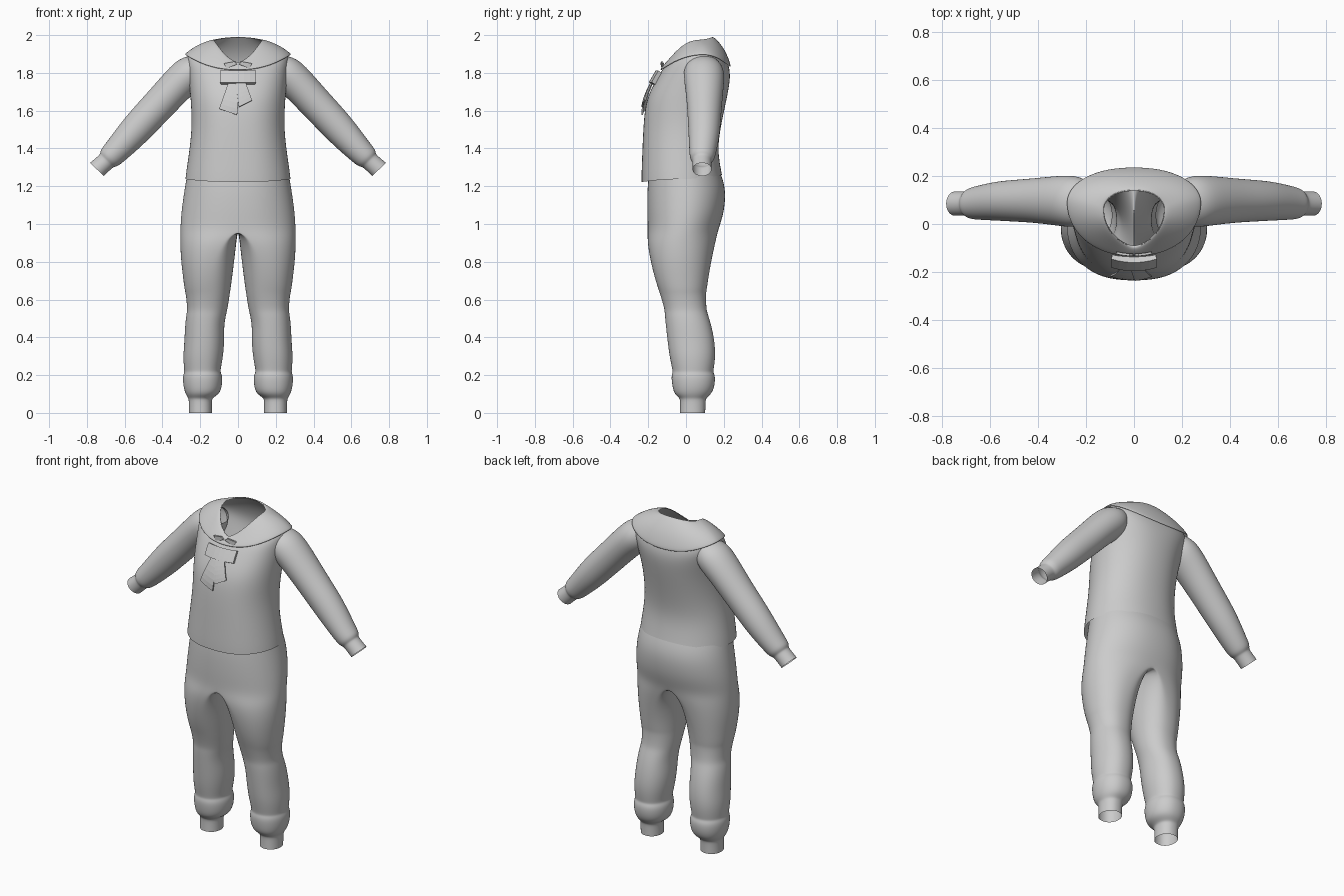
import bpy, bmesh, math
from mathutils import Vector

if "Cube" in bpy.data.objects:
    bpy.data.objects.remove(bpy.data.objects["Cube"])

N = 28


def build(name, verts, faces, mirror=False, subsurf=2, solid=0.0):
    bm = bmesh.new()
    vs = [bm.verts.new(v) for v in verts]
    for f in faces:
        bm.faces.new([vs[i] for i in f])
    if mirror:
        # drop the inner wall lying on the mirror plane
        wall = [f for f in bm.faces if all(abs(v.co.x) < 1e-5 for v in f.verts)]
        bmesh.ops.delete(bm, geom=wall, context='FACES')
    bmesh.ops.recalc_face_normals(bm, faces=bm.faces)
    me = bpy.data.meshes.new(name)
    bm.to_mesh(me)
    bm.free()
    ob = bpy.data.objects.new(name, me)
    bpy.context.collection.objects.link(ob)
    for p in me.polygons:
        p.use_smooth = subsurf > 0
    if mirror:
        ob.modifiers.new("mirror", 'MIRROR').merge_threshold = 0.0005
    if solid:
        ob.modifiers.new("thickness", 'SOLIDIFY').thickness = solid
    if subsurf:
        m = ob.modifiers.new("smooth", 'SUBSURF')
        m.levels = m.render_levels = subsurf
    return ob


def loft(name, rings, **kw):
    n = len(rings[0])
    verts = [p for r in rings for p in r]
    faces = [(i * n + j, i * n + (j + 1) % n, (i + 1) * n + (j + 1) % n, (i + 1) * n + j)
             for i in range(len(rings) - 1) for j in range(n)]
    return build(name, verts, faces, **kw)


def spow(v, p):
    return math.copysign(abs(v) ** p, v)


def body_ring(zf, zs, zb, yf, cy, yb, w, p=0.85, grow=0.0):
    """Closed ring through a front, a side and a back point; p shapes the front half."""
    pts = []
    for k in range(N):
        t = 2 * math.pi * k / N
        s, c = math.sin(t), math.cos(t)
        front = c > 0
        x = (w + grow) * spow(s, p if front else 0.9)
        y = cy + ((yf - grow - cy) * c if front else (yb + grow - cy) * -c)
        z = zs + ((zf if front else zb) - zs) * c * c + grow * 0.6
        pts.append((x, y, z))
    return pts


# shirt body, hem to neck
neck_line = [(1.812, 1.895, 1.83, -.13, .09, .232, .277, .9),
             (1.832, 1.94, 1.92, -.113, .08, .198, .215, 1.0),
             (1.855, 1.975, 1.99, -.095, .06, .142, .13, 1.25)]
shirt = [(1.222, 1.238, 1.26, -.237, -.02, .192, .28, .8),
         (1.27, 1.28, 1.30, -.237, -.02, .184, .275, .8),
         (1.40, 1.40, 1.40, -.232, -.02, .168, .257, .8),
         (1.52, 1.52, 1.52, -.227, -.01, .186, .245, .8),
         (1.63, 1.64, 1.64, -.217, 0, .212, .25, .8),
         (1.70, 1.73, 1.71, -.193, .03, .226, .258, .8),
         (1.765, 1.83, 1.77, -.158, .07, .235, .27, .85)] + neck_line
loft("shirt_body", [body_ring(*r) for r in shirt])

# wide collar lying over the shoulders
collar = [body_ring(*neck_line[0], grow=.002), body_ring(*neck_line[0], grow=.009),
          body_ring(*neck_line[1], grow=.010), body_ring(*neck_line[2], grow=.006),
          body_ring(*neck_line[2], grow=-.004)]
loft("collar", collar)


# sleeves with narrow cuffs: x, z, half thickness, half depth, centre y
def sleeve_ring(x, z, r, d, cy, n=20):
    u = Vector((.72, 0, .69))
    return [Vector((x, cy, z)) + u * (r * math.cos(2 * math.pi * k / n))
            + Vector((0, d * math.sin(2 * math.pi * k / n), 0)) for k in range(n)]


sleeve = [(.19, 1.86, .05, .07, .095), (.235, 1.815, .10, .112, .093),
          (.31, 1.75, .094, .106, .097), (.41, 1.64, .09, .094, .098),
          (.50, 1.545, .088, .088, .097), (.57, 1.468, .083, .083, .096),
          (.655, 1.375, .068, .071, .088), (.682, 1.35, .064, .065, .086),
          (.692, 1.338, .052, .053, .085), (.70, 1.331, .049, .050, .085),
          (.747, 1.289, .051, .051, .085)]
for side, label in ((1, "left"), (-1, "right")):
    rings = [[(v.x * side, v.y, v.z) for v in sleeve_ring(*r)] for r in sleeve]
    loft(label + "_sleeve", rings)


# trousers: one half with the crotch on the mirror plane
def leg_ring(z, x0, xi, xo, yf, yb):
    pts = []
    for k in range(N):
        t = 2 * math.pi * k / N
        s, c = math.sin(t), math.cos(t)
        x = x0 + (xo - x0) * spow(s, .88) if s > 0 else x0 - (x0 - xi) * abs(s) ** .88
        if abs(x) < 1e-6:
            x = 0.0
        pts.append((x, (yf + yb) / 2 + (yf - yb) / 2 * c, z))
    return pts


trousers = [(1.28, 0, 0, .268, -.195, .18), (1.22, 0, 0, .278, -.203, .202),
            (1.15, 0, 0, .29, -.207, .212), (1.05, 0, 0, .303, -.207, .20),
            (.97, 0, 0, .307, -.203, .172), (.91, .075, .008, .307, -.206, .158),
            (.82, .125, .018, .304, -.192, .138), (.72, .15, .03, .292, -.168, .12),
            (.65, .155, .04, .283, -.145, .11), (.63, .155, .043, .277, -.138, .106),
            (.55, .165, .055, .268, -.114, .108), (.52, .17, .063, .274, -.113, .117),
            (.46, .175, .074, .281, -.107, .136), (.38, .18, .072, .284, -.098, .152),
            (.30, .185, .078, .291, -.088, .157), (.23, .185, .092, .286, -.073, .147),
            (.215, .185, .092, .284, -.071, .144), (.195, .185, .082, .293, -.079, .156),
            (.14, .187, .084, .29, -.073, .152), (.10, .19, .098, .278, -.062, .135),
            (.08, .198, .135, .264, -.035, .108), (.065, .2, .138, .26, -.031, .104),
            (0, .2, .138, .26, -.032, .102)]
loft("trousers", [leg_ring(*r) for r in trousers], mirror=True)


# bow: flat pieces following the slope of the chest
def patch(name, quad, lift, thick, n=6):
    a, b, c, d = [Vector(q) for q in quad]
    verts, faces = [], []
    for i in range(n + 1):
        for j in range(n + 1):
            u, v = i / n, j / n
            p = a.lerp(b, u).lerp(d.lerp(c, u), v)
            depth = min(1.0, max(0.0, (1.82 - p.y) / .24))
            y = -.142 - .092 * math.sin(depth * math.pi / 2) + 1.6 * p.x ** 2 - lift
            verts.append((p.x, y, p.y))
    w = n + 1
    for i in range(n):
        for j in range(n):
            faces.append((i * w + j, (i + 1) * w + j, (i + 1) * w + j + 1, i * w + j + 1))
    return build(name, verts, faces, subsurf=0, solid=thick)


patch("bow_band", [(-.095, 1.75), (.095, 1.75), (.095, 1.812), (-.095, 1.812)], .014, .028)
patch("bow_tail_right", [(-.10, 1.61), (-.005, 1.577), (.012, 1.765), (-.045, 1.765)], .002, .008)
patch("bow_tail_left", [(.005, 1.62), (.075, 1.655), (.035, 1.765), (-.015, 1.765)], .006, .008)
for s, label in ((-1, "right"), (1, "left")):
    patch("collar_tip_" + label, [(s * .005, 1.845), (s * .06, 1.825), (s * .075, 1.85), (s * .02, 1.86)],
          -.008, .01, n=3)
